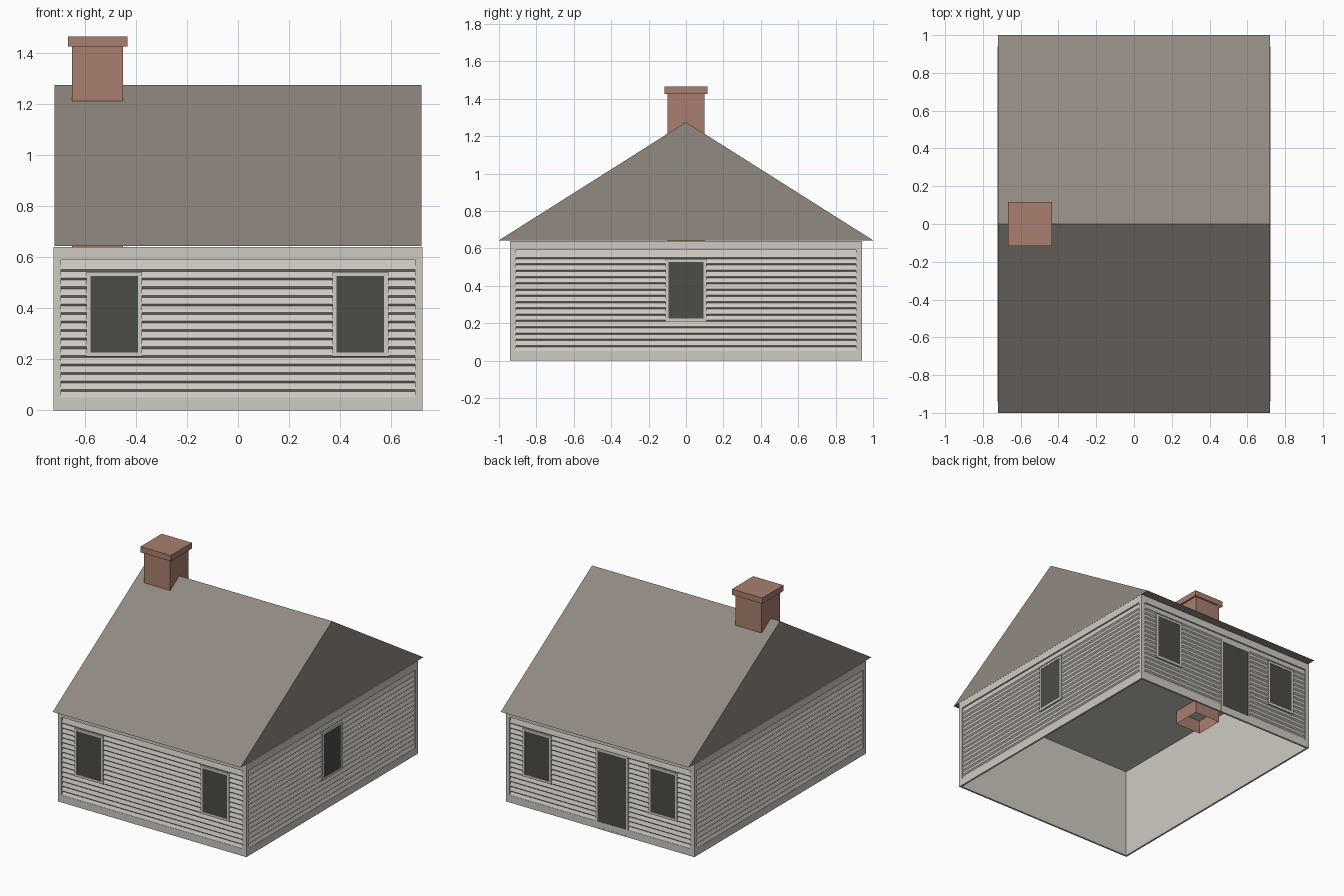
import bpy
import bmesh
from math import radians
from mathutils import Matrix, Vector

cube = bpy.data.objects.get("Cube")
if cube:
    bpy.data.objects.remove(cube, do_unlink=True)


def material(name, rgb):
    m = bpy.data.materials.new(name)
    m.use_nodes = True
    colour = (*[(c / 255) ** 2.2 for c in rgb], 1)
    m.diffuse_color = colour
    m.node_tree.nodes["Principled BSDF"].inputs["Base Color"].default_value = colour
    return m


WALL = material("pale wall", (206, 201, 193))
ROOF = material("brown grey roof", (144, 136, 128))
BRICK = material("red brick", (168, 126, 111))
DARK = material("dark opening", (76, 78, 72))

HALF_X, HALF_Y, EAVE, RIDGE = 0.7225, 0.94, 0.64, 1.275
SKIN = 0.013  # depth of the outer boards


def finish(name, bm, mat, turn=0):
    """Turn the mesh about z and make it an object."""
    bm.transform(Matrix.Rotation(radians(turn), 4, "Z"))
    mesh = bpy.data.meshes.new(name)
    bm.to_mesh(mesh)
    bm.free()
    mesh.materials.append(mat)
    ob = bpy.data.objects.new(name, mesh)
    bpy.context.collection.objects.link(ob)
    return ob


def add_box(bm, low, high, open_bottom=False):
    low, high = Vector(low), Vector(high)
    size = high - low
    made = bmesh.ops.create_cube(
        bm, size=1,
        matrix=Matrix.Translation((low + high) / 2) @ Matrix.Diagonal((*size, 1)))
    if open_bottom:
        faces = {f for v in made["verts"] for f in v.link_faces}
        bmesh.ops.delete(bm, geom=[f for f in faces if f.normal.z < -0.5],
                         context="FACES_ONLY")


def box(name, low, high, mat, turn=0, open_bottom=False):
    bm = bmesh.new()
    add_box(bm, low, high, open_bottom)
    return finish(name, bm, mat, turn)


def frame(name, outer, inner, dist, depth, turn):
    """Four boards around a rectangle; rectangles are u0, u1, z0, z1."""
    a, b, c, d = outer
    e, f, g, h = inner
    bm = bmesh.new()
    for u0, u1, z0, z1 in ((a, e, c, d), (f, b, c, d), (e, f, c, g), (e, f, h, d)):
        if u1 > u0 and z1 > z0:
            add_box(bm, (u0, -dist, z0), (u1, depth - dist, z1))
    finish(name, bm, WALL, turn)


def clapboards(name, half, dist, turn):
    """Sloping boards as one stepped profile drawn out along the wall."""
    thick, thin = dist - 0.002, dist - 0.011
    profile = [(thick, 0.05)]
    for k in range(15):
        z = 0.077 + 0.0336 * k
        profile += [(thin, z - 0.004), (thick, z + 0.004)]
    profile.append((thin, 0.59))
    bm = bmesh.new()
    rows = [[bm.verts.new((u, -w, z)) for u in (-half, half)] for w, z in profile]
    for low, high in zip(rows, rows[1:]):
        bm.faces.new((low[0], low[1], high[1], high[0]))
    finish(name, bm, WALL, turn)


def opening(name, u0, u1, z0, z1, dist, turn, sill=0.016):
    """Trim boards with a dark pane set just behind them."""
    t = 0.016
    inner = (u0 + t, u1 - t, z0 + sill, z1 - t)
    frame(name + "_trim", (u0, u1, z0, z1), inner, dist + 0.001, SKIN, turn)
    box(name + "_pane", (inner[0], -dist + 0.001, inner[2]),
        (inner[1], -dist + 0.009, inner[3]), DARK, turn)


# Hollow wall shell with a ceiling and no floor
box("wall_shell", (SKIN - HALF_X, SKIN - HALF_Y, 0),
    (HALF_X - SKIN, HALF_Y - SKIN, EAVE), WALL, open_bottom=True)

# Border boards and siding on each side
sides = (("front", 0, HALF_X, HALF_Y, 0.693),
         ("right", 90, HALF_Y - SKIN, HALF_X, 0.91),
         ("back", 180, HALF_X, HALF_Y, 0.693),
         ("left", 270, HALF_Y - SKIN, HALF_X, 0.91))
for side, turn, half, dist, panel in sides:
    frame(side + "_border", (-half, half, 0, EAVE), (-panel, panel, 0.05, 0.59),
          dist, SKIN, turn)
    clapboards(side + "_siding", panel, dist, turn)

# Windows and door
for side, turn in (("front", 0), ("back", 180)):
    for n, u in enumerate((-0.485, 0.48)):
        opening(f"{side}_window_{n + 1}", u - 0.109, u + 0.109, 0.21, 0.542, HALF_Y, turn)
opening("side_window", -0.11, 0.11, 0.21, 0.542, HALF_X, 90)
opening("door", -0.035, 0.215, 0, 0.555, HALF_Y, 180, sill=0.01)

# Gabled roof drawn out along x
bm = bmesh.new()
ends = [[bm.verts.new((x, y, z)) for y, z in
         ((-1, EAVE + 0.003), (1, EAVE + 0.003), (0, RIDGE))] for x in (-0.72, 0.72)]
bm.faces.new(ends[0])
bm.faces.new(ends[1])
for i in range(3):
    j = (i + 1) % 3
    bm.faces.new((ends[0][i], ends[0][j], ends[1][j], ends[1][i]))
bmesh.ops.recalc_face_normals(bm, faces=bm.faces)
finish("roof", bm, ROOF)

# Chimney runs down through the ceiling, with a wider cap
box("chimney", (-0.65, -0.1, 0.545), (-0.45, 0.1, 1.43), BRICK, open_bottom=True)
box("chimney_cap", (-0.666, -0.116, 1.425), (-0.434, 0.116, 1.465), BRICK, open_bottom=True)
